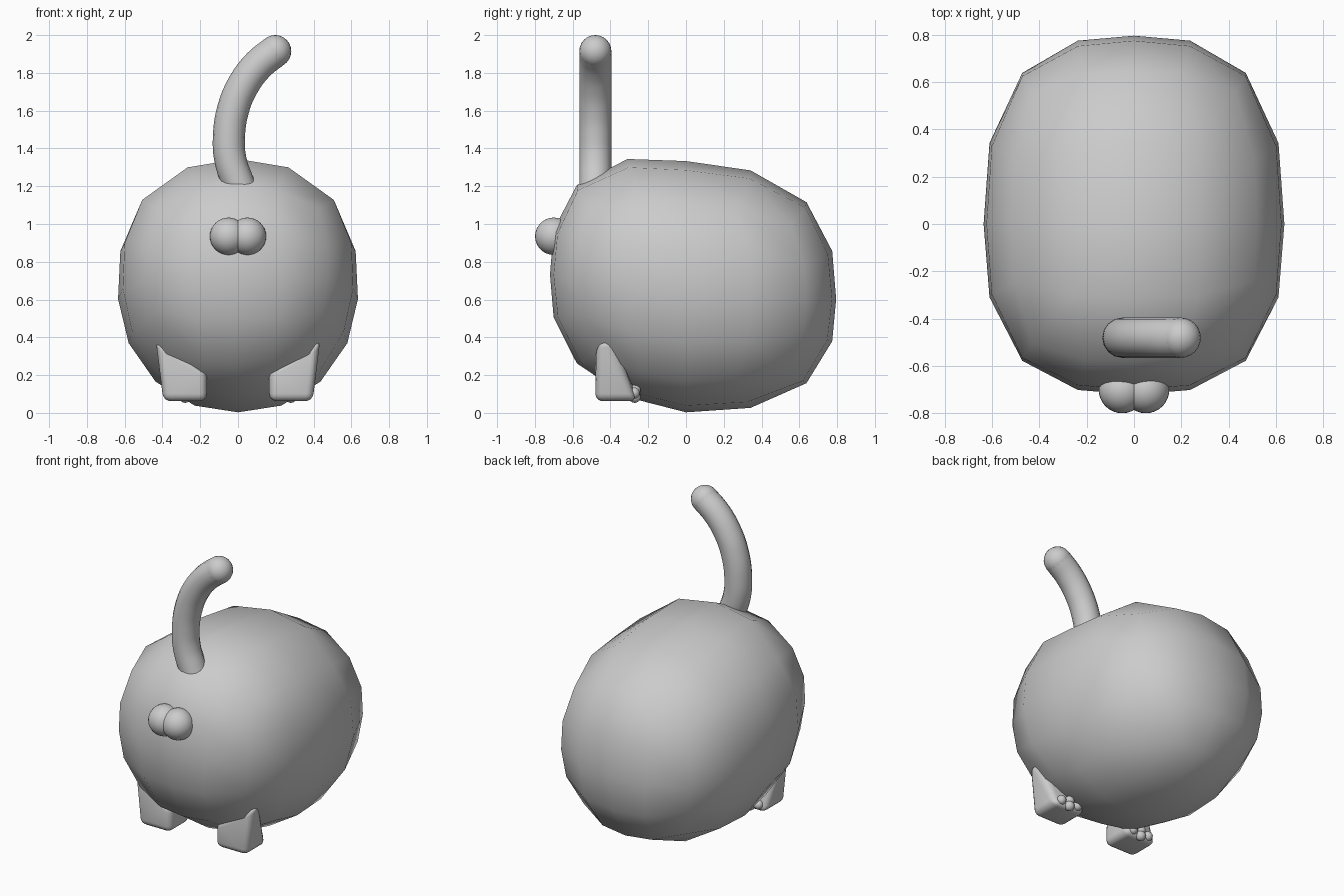
import bpy, bmesh, math
from mathutils import Vector

if "Cube" in bpy.data.objects:
    bpy.data.objects.remove(bpy.data.objects["Cube"])


def finish(bm, name):
    bmesh.ops.recalc_face_normals(bm, faces=bm.faces)
    for f in bm.faces:
        f.smooth = True
    me = bpy.data.meshes.new(name)
    bm.to_mesh(me)
    bm.free()
    ob = bpy.data.objects.new(name, me)
    bpy.context.collection.objects.link(ob)
    return ob


def ball(name, loc, r, seg=24):
    bm = bmesh.new()
    bmesh.ops.create_uvsphere(bm, u_segments=seg, v_segments=seg // 2, radius=r)
    bmesh.ops.translate(bm, verts=bm.verts, vec=loc)
    return finish(bm, name)


# Body: coarse cube-sphere, round across and squarer lengthwise, with a raised rump
bm = bmesh.new()
bmesh.ops.create_cube(bm, size=2)
bmesh.ops.subdivide_edges(bm, edges=bm.edges[:], cuts=3, use_grid_fill=True)
P_ROUND, P_LONG = 2.2, 2.7
for v in bm.verts:
    d = Vector([math.tan(c * math.pi / 4) for c in v.co])
    if d.z > 0:
        d.z *= 1 - 0.12 * abs(d.x)
    d.y *= 1.08
    ring = (abs(d.x) ** P_ROUND + abs(d.z) ** P_ROUND) ** (1 / P_ROUND)
    d /= (ring ** P_LONG + abs(d.y) ** P_LONG) ** (1 / P_LONG)
    x, y, z = d
    t = max(-y, 0)
    lift = 0.13 * t * (1 - 0.7 * max(z, 0) * t)
    v.co = (0.635 * x * (1 + 0.08 * z),
            y * (0.795 if y > 0 else 0.72),
            0.603 + z * (0.73 if z > 0 else 0.6) + lift - 0.05 * max(y, 0) * max(z, 0))
finish(bm, "body")

# Tail: curved round tube with a rounded tip
path = [(0.05, 1.10), (0.0, 1.22), (-0.04, 1.34), (-0.048, 1.46),
        (-0.025, 1.61), (0.03, 1.74), (0.11, 1.845), (0.197, 1.915)]
cu = bpy.data.curves.new("tail", 'CURVE')
cu.dimensions = '3D'
cu.bevel_depth = 0.085
cu.bevel_resolution = 6
cu.resolution_u = 6
sp = cu.splines.new('BEZIER')
sp.bezier_points.add(len(path) - 1)
for bp, (x, z) in zip(sp.bezier_points, path):
    bp.co = (x, -0.48, z)
    bp.handle_left_type = bp.handle_right_type = 'AUTO'
sp.use_smooth = True
bpy.context.collection.objects.link(bpy.data.objects.new("tail", cu))
ball("tail_tip", (0.197, -0.48, 1.915), 0.085)

for side, s in (("right", 1), ("left", -1)):
    # Round pair under the tail
    ball(side + "_rear_ball", (s * 0.05, -0.70, 0.935), 0.099, 32)

    # Foot: tapered block rising outwards into the body
    bm = bmesh.new()
    bmesh.ops.create_cube(bm, size=2)
    for v in bm.verts:
        outer, back, up = v.co.x > 0, v.co.y > 0, v.co.z > 0
        if not up:
            v.co = (0.395 if outer else 0.165, -0.26 if back else -0.48, 0.062)
        elif outer:
            v.co = (0.435, -0.385 if back else -0.475, 0.385)
        else:
            v.co = (0.165, -0.275 if back else -0.48, 0.225)
    bmesh.ops.bevel(bm, geom=bm.edges[:], offset=0.04, segments=4,
                    profile=0.5, affect='EDGES', clamp_overlap=True)
    for v in bm.verts:
        v.co.x *= s
    finish(bm, side + "_foot")

    # Paw pads on the back of the foot
    for i, (x, y, z, r) in enumerate([(0.22, -0.27, 0.105, 0.03), (0.28, -0.27, 0.12, 0.03),
                                      (0.34, -0.275, 0.105, 0.03), (0.28, -0.272, 0.085, 0.032)]):
        ball(f"{side}_pad_{i + 1}", (s * x, y, z), r, 16)
